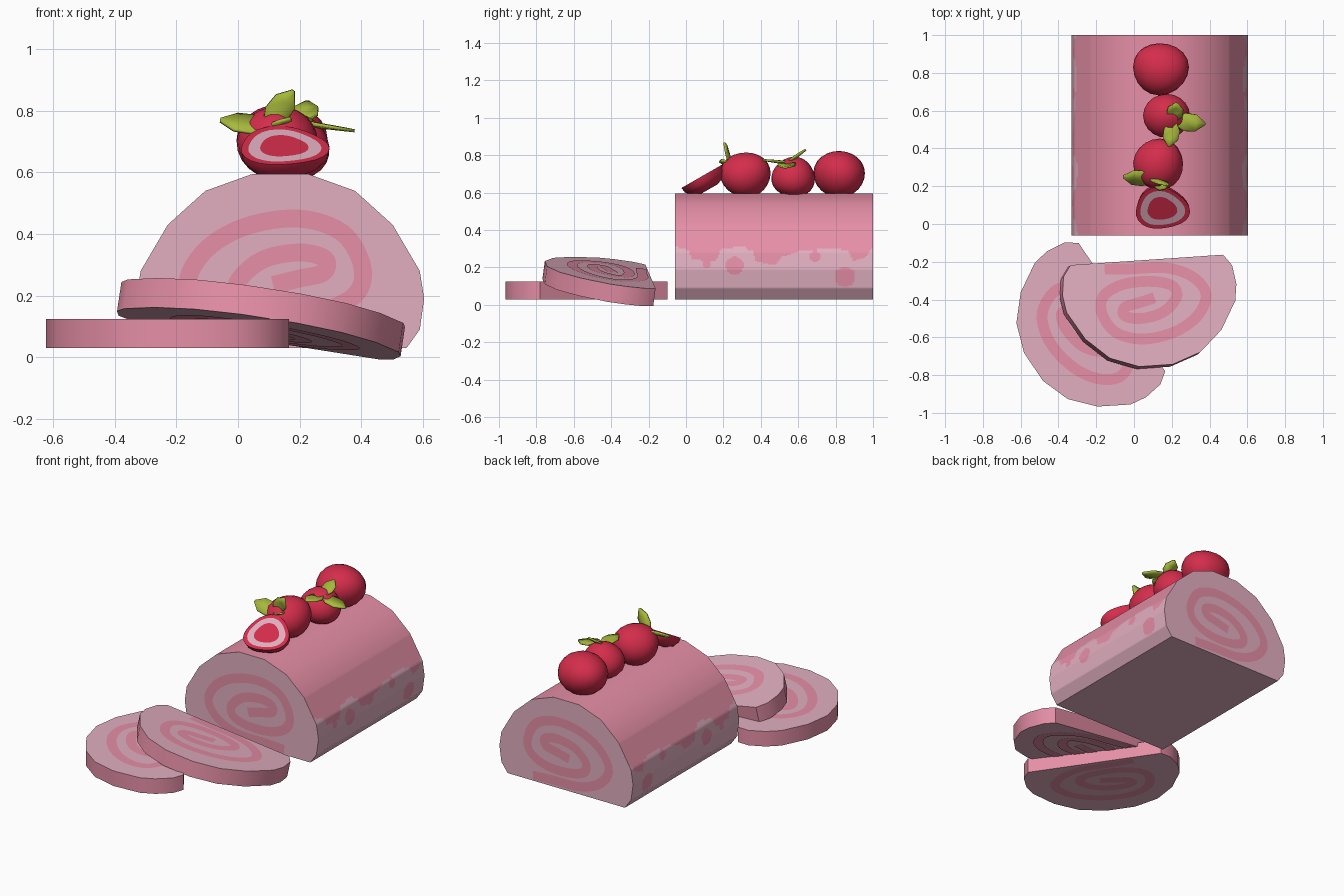
import bpy, bmesh, math
from mathutils import Vector, Matrix

if "Cube" in bpy.data.objects:
    bpy.data.objects.remove(bpy.data.objects["Cube"])


def material(name, rgb):
    m = bpy.data.materials.new(name)
    m.diffuse_color = (*rgb, 1)
    m.use_nodes = True
    m.node_tree.nodes["Principled BSDF"].inputs["Base Color"].default_value = m.diffuse_color
    return m


SPONGE = material("pale pink sponge", (0.76, 0.43, 0.53))
ICING = material("pink icing", (0.79, 0.275, 0.385))
RED = material("strawberry red", (0.66, 0.026, 0.07))
LEAF = material("leaf green", (0.39, 0.485, 0.045))


def finish(name, bm, mats, fix=True, angle=40):
    if fix:
        bmesh.ops.recalc_face_normals(bm, faces=bm.faces[:])
    me = bpy.data.meshes.new(name)
    bm.to_mesh(me)
    bm.free()
    for m in mats:
        me.materials.append(m)
    ob = bpy.data.objects.new(name, me)
    bpy.context.collection.objects.link(ob)
    bpy.ops.object.select_all(action='DESELECT')
    ob.select_set(True)
    bpy.context.view_layer.objects.active = ob
    bpy.ops.object.shade_smooth_by_angle(angle=math.radians(angle))
    return ob


def frame(origin, v, n):
    """Cross-section frame: u right, v up, n out of the front cut face."""
    n = Vector(n).normalized()
    u = Vector(v).cross(n).normalized()
    v = n.cross(u)
    m = Matrix((u, v, n)).transposed().to_4x4()
    m.translation = Vector(origin)
    return m


# cross-section shared by the roll and its slices
HALF = [(0.41, 0), (0.453, 0.06), (0.467, 0.16), (0.453, 0.25),
        (0.365, 0.40), (0.243, 0.51), (0.09, 0.565)]
PROFILE = HALF + [(-u, v) for u, v in reversed(HALF)]
# swirl path, from the outer end to the middle
SWIRL = [(0.23, 0.035), (0.1, 0.042), (-0.1, 0.05), (-0.24, 0.11), (-0.30, 0.21),
         (-0.24, 0.32), (-0.11, 0.395), (0.06, 0.42), (0.2, 0.375), (0.265, 0.27),
         (0.25, 0.18), (0.15, 0.125), (0, 0.115), (-0.12, 0.145), (-0.14, 0.21),
         (-0.06, 0.285), (0.06, 0.31), (0.145, 0.29), (0.14, 0.245), (0.06, 0.225),
         (-0.04, 0.20)]
# lower edge of the icing along the roll (y, z), and loose round drops (y, z, radius)
DRIP = [(-0.06, 0.31), (0.01, 0.295), (0.04, 0.24), (0.15, 0.235), (0.2, 0.30),
        (0.3, 0.315), (0.35, 0.29), (0.38, 0.23), (0.47, 0.215), (0.52, 0.26),
        (0.63, 0.29), (0.78, 0.305), (0.86, 0.29), (0.9, 0.235), (0.95, 0.25), (1.01, 0.31)]
DROPS = [(0.26, 0.21, 0.048), (0.69, 0.258, 0.03), (0.85, 0.15, 0.055), (0.11, 0.22, 0.025)]


def iced(y, z):
    for (y0, z0), (y1, z1) in zip(DRIP, DRIP[1:]):
        if y0 <= y < y1:
            f = (y - y0) / (y1 - y0)
            f = f * f * (3 - 2 * f)
            if z > z0 + (z1 - z0) * f:
                return True
    return any(math.hypot(y - a, z - b) < r for a, b, r in DROPS)


def slab(name, m, depth, cols=1, dripping=False):
    ring = []
    for a, b in zip(PROFILE, PROFILE[1:] + PROFILE[:1]):
        fine = dripping and 0 < max(a[1], b[1]) and min(a[1], b[1]) < 0.3
        k = 14 if fine else 1
        ring += [Vector(a).lerp(Vector(b), i / k) for i in range(k)]
    bm = bmesh.new()
    rows = [[bm.verts.new(m @ Vector((p.x, p.y, -depth * c / cols))) for p in ring]
            for c in range(cols + 1)]
    n = len(ring)
    for r0, r1 in zip(rows, rows[1:]):
        for i in range(n):
            f = bm.faces.new((r0[i], r1[i], r1[(i + 1) % n], r0[(i + 1) % n]))
            c = f.calc_center_median()
            f.material_index = int(iced(c.y, c.z)) if dripping else 1
    bm.faces.new(rows[0])
    bm.faces.new(rows[-1][::-1])
    finish(name, bm, [SPONGE, ICING])
    swirl(name + "_swirl", m, depth)


def swirl(name, m, depth, w=0.029):
    # smooth the path, then lay one ribbon on each cut face
    P = [Vector(p) for p in SWIRL]
    P = [2 * P[0] - P[1]] + P + [2 * P[-1] - P[-2]]
    path = []
    for a, b, c, d in zip(P, P[1:], P[2:], P[3:]):
        for i in range(6):
            t = i / 6
            path.append(0.5 * (2 * b + (c - a) * t + (2 * a - 5 * b + 4 * c - d) * t * t
                               + (3 * b - a - 3 * c + d) * t ** 3))
    bm = bmesh.new()
    for h, front in ((0.003, True), (-depth - 0.003, False)):
        pairs = []
        for i, p in enumerate(path):
            t = (path[min(i + 1, len(path) - 1)] - path[max(i - 1, 0)]).normalized()
            s = Vector((-t.y, t.x)) * w
            pairs.append([bm.verts.new(m @ Vector((q.x, q.y, h))) for q in (p - s, p + s)])
        for (r0, l0), (r1, l1) in zip(pairs, pairs[1:]):
            bm.faces.new((r0, r1, l1, l0) if front else (l0, l1, r1, r0))
    finish(name, bm, [ICING], fix=False)


# cake roll and two cut slices
slab("cake_roll", frame((0.137, -0.06, 0.03), (0, 0, 1), (0, -1, 0)), 1.06, 106, True)
slab("flat_slice", frame((-0.064, -0.44, 0.125), (-0.83, -0.56, 0), (0, 0, 1)), 0.095)
slab("leaning_slice", frame((0.068, -0.19, 0.152), (0.087, -1, 0.12), (0.149, 0.135, 1)), 0.097)


# whole strawberries: rounded, narrowing slightly toward one end
def strawberry(name, loc, size, point):
    bm = bmesh.new()
    bmesh.ops.create_uvsphere(bm, u_segments=20, v_segments=12, radius=1)
    d = Vector(point).normalized()
    for v in bm.verts:
        k = v.co.dot(d)
        side = v.co - d * k
        v.co = d * k + side * (1 - 0.12 * k)
        v.co = Vector(loc) + Vector(a * b for a, b in zip(v.co, size))
    finish(name, bm, [RED], angle=60)


strawberry("strawberry_back", (0.137, 0.825, 0.703), (0.148, 0.138, 0.124), (-0.6, 0.5, 0.3))
strawberry("strawberry_middle", (0.175, 0.575, 0.685), (0.124, 0.116, 0.108), (0.2, 0.2, 1))
strawberry("strawberry_front", (0.133, 0.322, 0.70), (0.132, 0.136, 0.12), (0.3, 0.5, 0.4))

# halved strawberry: rings from the middle of the cut face round to the back
RINGS = [(0.55, 0, 1), (0.83, 0, 0), (1, 0, 1), (0.97, -0.35, 1), (0.8, -0.7, 1), (0.45, -0.93, 1)]
bm = bmesh.new()
hm = frame((0.147, 0.08, 0.685), (0.1, 0.87, 0.5), (0, -0.5, 0.87))
SEG = 28


def half_point(r, h, a):
    r *= 1 + 0.07 * math.cos(3 * a + 0.5)
    p = hm @ Vector((0.142 * r * math.cos(a), 0.125 * r * math.sin(a), 0.085 * h))
    p.z = max(p.z, 0.59)
    return bm.verts.new(p)


loops = [[half_point(r, h, 2 * math.pi * i / SEG) for i in range(SEG)] for r, h, _ in RINGS]
bm.faces.new(loops[0]).material_index = 1
bm.faces.new(loops[-1]).material_index = 1
for (a, b), (_, _, mi) in zip(zip(loops, loops[1:]), RINGS[1:]):
    for i in range(SEG):
        j = (i + 1) % SEG
        bm.faces.new((a[i], a[j], b[j], b[i])).material_index = mi
finish("halved_strawberry", bm, [SPONGE, RED])


# leaves: folded blades with a thin solid edge
def leaf(name, base, tip, width, up=(0, 0, 1)):
    base, tip, up = Vector(base), Vector(tip), Vector(up)
    side = (tip - base).cross(up).normalized() * width / 2
    lift = side.cross(tip - base).normalized() * 0.012
    bm = bmesh.new()
    spine, left, right = [], [], []
    for t, w in ((0, 0.3), (0.35, 0.95), (0.7, 0.9), (1, 0.12)):
        c = base.lerp(tip, t)
        spine.append(bm.verts.new(c - lift * (1 - t)))
        left.append(bm.verts.new(c - side * w))
        right.append(bm.verts.new(c + side * w))
    for i in range(3):
        bm.faces.new((left[i], spine[i], spine[i + 1], left[i + 1]))
        bm.faces.new((spine[i], right[i], right[i + 1], spine[i + 1]))
    ob = finish(name, bm, [LEAF], angle=20)
    mod = ob.modifiers.new("thickness", 'SOLIDIFY')
    mod.thickness = 0.01
    mod.offset = 0


A, B = (0.11, 0.235, 0.748), (0.21, 0.545, 0.765)
leaf("front_leaf_left", A, (-0.058, 0.25, 0.77), 0.1, (0, -0.6, 0.8))
leaf("front_leaf_upright", (0.09, 0.24, 0.745), (0.18, 0.205, 0.865), 0.085, (0.2, -1, 0.3))
leaf("front_leaf_right", A, (0.17, 0.19, 0.775), 0.07)
leaf("middle_leaf_right", B, (0.378, 0.53, 0.735), 0.1)
leaf("middle_leaf_front", B, (0.185, 0.41, 0.775), 0.09)
leaf("middle_leaf_back", B, (0.225, 0.64, 0.83), 0.09)
